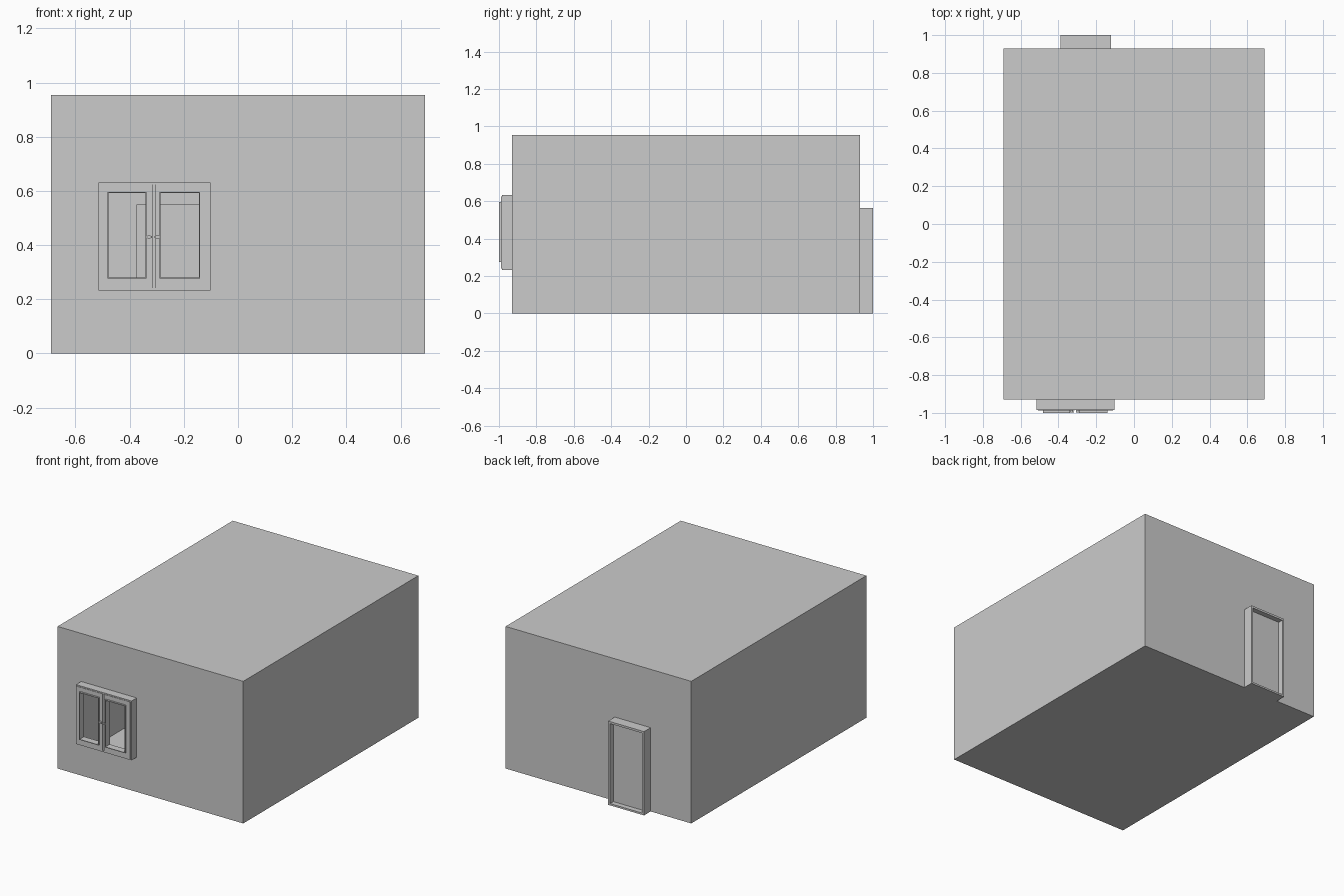
import bpy, bmesh, math

if "Cube" in bpy.data.objects:
    bpy.data.objects.remove(bpy.data.objects["Cube"])

X, Y, H = 0.69, 0.93, 0.955          # room half width, half depth, height


def finish(name, bm):
    bmesh.ops.remove_doubles(bm, verts=bm.verts, dist=1e-5)
    bmesh.ops.recalc_face_normals(bm, faces=bm.faces)
    me = bpy.data.meshes.new(name)
    bm.to_mesh(me)
    bm.free()
    ob = bpy.data.objects.new(name, me)
    bpy.context.collection.objects.link(ob)
    return ob


def add_box(bm, x0, x1, y0, y1, z0, z1):
    vs = bmesh.ops.create_cube(bm, size=1)['verts']
    for v in vs:
        v.co = (x1 if v.co.x > 0 else x0, y1 if v.co.y > 0 else y0, z1 if v.co.z > 0 else z0)


def box(name, *dims):
    bm = bmesh.new()
    add_box(bm, *dims)
    return finish(name, bm)


def ring(name, x0, x1, z0, z1, w, y0, y1):
    """Rectangular frame in the xz plane, w wide, between y0 and y1."""
    bm = bmesh.new()
    outer = [(x0, z0), (x1, z0), (x1, z1), (x0, z1)]
    inner = [(x0 + w, z0 + w), (x1 - w, z0 + w), (x1 - w, z1 - w), (x0 + w, z1 - w)]
    loops = [[bm.verts.new((x, y, z)) for x, z in pts]
             for pts, y in ((outer, y0), (inner, y0), (inner, y1), (outer, y1))]
    for a, b in zip(loops, loops[1:] + loops[:1]):
        for i in range(4):
            j = (i + 1) % 4
            bm.faces.new((a[i], a[j], b[j], b[i]))
    return finish(name, bm)


# Hollow room shell with a window opening in front and a door opening behind
def wall_grid(bm, y, xs, zs, hole=(1, 1)):
    for i in range(len(xs) - 1):
        for k in range(len(zs) - 1):
            if (i, k) != hole:
                bm.faces.new([bm.verts.new((x, y, z)) for x, z in (
                    (xs[i], zs[k]), (xs[i + 1], zs[k]), (xs[i + 1], zs[k + 1]), (xs[i], zs[k + 1]))])


bm = bmesh.new()
wall_grid(bm, -Y, (-X, -0.505, -0.11, X), (0, 0.243, 0.622, H))
wall_grid(bm, Y, (-X, -0.388, -0.122, X), (0, 0.563, H), (1, 0))
for s in (-X, X):
    bm.faces.new([bm.verts.new((s, y, z)) for y, z in ((-Y, 0), (Y, 0), (Y, H), (-Y, H))])
for z in (0, H):
    bm.faces.new([bm.verts.new((x, y, z)) for x, y in ((-X, -Y), (X, -Y), (X, Y), (-X, Y))])
finish("room_shell", bm)

# Door: thin lining around a recessed leaf
bm = bmesh.new()
add_box(bm, -0.388, -0.374, Y, 1.0, 0, 0.563)
add_box(bm, -0.136, -0.122, Y, 1.0, 0, 0.563)
add_box(bm, -0.374, -0.136, Y, 1.0, 0.549, 0.563)
add_box(bm, -0.374, -0.136, Y, 1.0, 0, 0.012)
finish("door_frame", bm)
box("door_leaf", -0.376, -0.134, 0.945, 0.965, 0.01, 0.551)

# Window: outer casing, two open sashes with raised beads, and handles
ring("window_casing", -0.515, -0.102, 0.233, 0.632, 0.009, -0.985, -Y)
for side, x0, x1, hx in (("left", -0.507, -0.316, -0.329), ("right", -0.306, -0.110, -0.297)):
    bm = bmesh.new()
    px0, px1 = (-0.48, -0.34) if side == "left" else (-0.288, -0.142)
    z0, z1, p0, p1 = 0.241, 0.624, 0.278, 0.594
    add_box(bm, x0, px0, -0.988, -0.95, z0, z1)
    add_box(bm, px1, x1, -0.988, -0.95, z0, z1)
    add_box(bm, px0, px1, -0.988, -0.95, z0, p0)
    add_box(bm, px0, px1, -0.988, -0.95, p1, z1)
    finish(side + "_sash", bm)
    ring(side + "_glazing_bead", px0 - 0.002, px1 + 0.002, p0 - 0.002, p1 + 0.002,
         0.004, -1.0, -0.985)
    bpy.ops.mesh.primitive_cylinder_add(vertices=16, radius=0.007, depth=0.012,
                                        location=(hx, -0.993, 0.430),
                                        rotation=(math.pi / 2, 0, 0))
    bpy.context.object.name = side + "_handle_knob"
    bpy.ops.object.shade_smooth_by_angle()
    box(side + "_handle_bar", hx - 0.011, hx + 0.011, -0.998, -0.992, 0.427, 0.434)
box("window_mullion", -0.316, -0.306, -0.98, -0.95, 0.241, 0.624)
